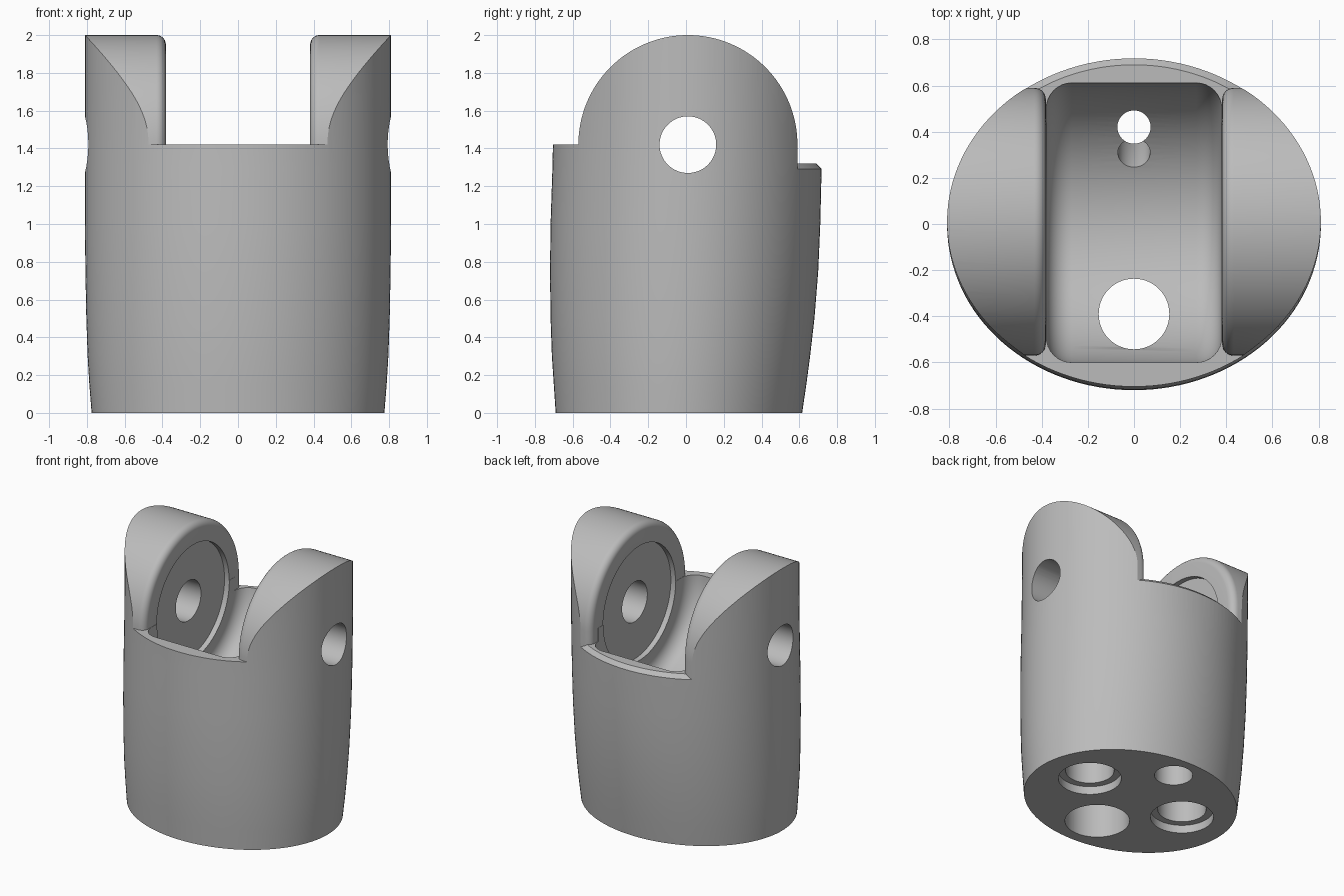
import bpy, bmesh, math
from mathutils import Vector

if "Cube" in bpy.data.objects:
    bpy.data.objects.remove(bpy.data.objects["Cube"], do_unlink=True)

PIVOT_Y, PIVOT_Z = 0.01, 1.42
INNER_X = 0.38

grey = bpy.data.materials.new("plain_grey")
grey.use_nodes = True
colour = (0.5, 0.5, 0.5, 1)
grey.diffuse_color = colour
grey.node_tree.nodes["Principled BSDF"].inputs["Base Color"].default_value = colour


def finish(name, bm):
    bmesh.ops.recalc_face_normals(bm, faces=bm.faces)
    mesh = bpy.data.meshes.new(name)
    bm.to_mesh(mesh)
    bm.free()
    mesh.materials.append(grey)
    obj = bpy.data.objects.new(name, mesh)
    bpy.context.collection.objects.link(obj)
    return obj


def loft(name, rings):
    """Skin a stack of closed rings of points and cap both ends."""
    bm = bmesh.new()
    loops = [[bm.verts.new(p) for p in ring] for ring in rings]
    n = len(loops[0])
    for a, b in zip(loops, loops[1:]):
        for i in range(n):
            bm.faces.new((a[i], a[(i + 1) % n], b[(i + 1) % n], b[i]))
    bm.faces.new(loops[0])
    bm.faces.new(loops[-1])
    return finish(name, bm)


def oval(z, rx, front, back, n=128):
    cy, ry = (front + back) / 2, (back - front) / 2
    return [(rx * math.cos(2 * math.pi * i / n), cy + ry * math.sin(2 * math.pi * i / n), z)
            for i in range(n)]


def rod(name, start, end, r, n=64):
    """Cylinder between two points."""
    a, b = Vector(start), Vector(end)
    q = (b - a).to_track_quat('Z', 'Y')
    circle = [q @ Vector((r * math.cos(2 * math.pi * i / n), r * math.sin(2 * math.pi * i / n), 0))
              for i in range(n)]
    return loft(name, [[a + c for c in circle], [b + c for c in circle]])


def block(name, low, high):
    corners = [(low[0], low[1]), (high[0], low[1]), (high[0], high[1]), (low[0], high[1])]
    return loft(name, [[(x, y, z) for x, y in corners] for z in (low[2], high[2])])


def combine(target, other, operation):
    mod = target.modifiers.new("combine", 'BOOLEAN')
    mod.object, mod.operation, mod.solver = other, operation, 'EXACT'
    bpy.context.view_layer.objects.active = target
    bpy.ops.object.modifier_apply(modifier=mod.name)
    bpy.data.objects.remove(other, do_unlink=True)


def rounding(r, steps=8):
    """Pairs of (distance along axis, inset) for a quarter round edge."""
    return [(r * (1 - math.cos(t)), r * (1 - math.sin(t)))
            for t in (math.pi / 2 * i / steps for i in range(steps + 1))]


def arch(x, r, n=64):
    """Round-topped cheek outline in the side plane."""
    pts = [(x, PIVOT_Y + r * math.cos(math.pi * i / n), PIVOT_Z + r * math.sin(math.pi * i / n))
           for i in range(n + 1)]
    return pts + [(x, PIVOT_Y - r, 1.0), (x, PIVOT_Y + r, 1.0)]


def disc(x, r, n=128):
    return [(x, PIVOT_Y + r * math.cos(2 * math.pi * i / n), PIVOT_Z + r * math.sin(2 * math.pi * i / n))
            for i in range(n)]


# Gently barrelled oval housing
housing = loft("clevis_housing", [oval(*p) for p in (
    (0, .775, -.69, .615), (.15, .787, -.70, .637), (.3, .796, -.71, .657), (.5, .803, -.717, .68),
    (.75, .808, -.72, .70), (1.0, .81, -.717, .711), (1.3, .81, -.707, .718),
    (1.65, .81, -.70, .72), (2.0, .81, -.70, .72))])

# Envelope: front shoulder, chamfered back shoulder and two round cheeks
envelope = block("envelope", (-1.5, -1.5, -.5), (1.5, .5, PIVOT_Z))
combine(envelope, block("rear_block", (-1.4, .3, -.4), (1.4, 1.4, 1.1)), 'UNION')
combine(envelope, loft("rear_shoulder", [oval(1.0, 1.1, -1.01, 1.01), oval(1.32, .78, -.69, .69)]), 'UNION')
for side in (-1, 1):
    rings = [arch(side * (INNER_X + .002 + d), .58 - inset) for d, inset in rounding(.05)]
    rings.append(arch(side * 1.2, .58))
    combine(envelope, loft("cheek", rings), 'UNION')
combine(housing, envelope, 'INTERSECT')

# Rounded cradle between the cheeks
edge = rounding(.11)
rings = [disc(-INNER_X + d, .61 - inset) for d, inset in edge]
rings += [disc(INNER_X - d, .61 - inset) for d, inset in reversed(edge)]
combine(housing, loft("cradle", rings), 'DIFFERENCE')

# Shallow washer recesses and the cross pin bore
for name, reach, r in (("washer_recess", .42, .43), ("pin_bore", 1.3, .15)):
    combine(housing, rod(name, (-reach, PIVOT_Y, PIVOT_Z), (reach, PIVOT_Y, PIVOT_Z), r), 'DIFFERENCE')

# Stepped bores from below: x, y, then (radius, bottom, top) of each step
bores = [(0, -.39, ((.22, -.1, .6), (.153, .5, 1.3))),
         (0, .42, ((.13, -.1, .5), (.072, .4, 1.3)))]
bores += [(side * .41, .02, ((.215, -.1, .06), (.165, .03, .6))) for side in (-1, 1)]
for x, y, steps in bores:
    for r, low, high in steps:
        combine(housing, rod("bore", (x, y, low), (x, y, high), r), 'DIFFERENCE')

# Slanted lead-in to the rear bore
combine(housing, rod("lead_in", (0, .42, .68), (0, .25, 1.0), .07), 'DIFFERENCE')

bpy.ops.object.select_all(action='DESELECT')
housing.select_set(True)
bpy.context.view_layer.objects.active = housing
bpy.ops.object.shade_smooth_by_angle(angle=math.radians(30))
